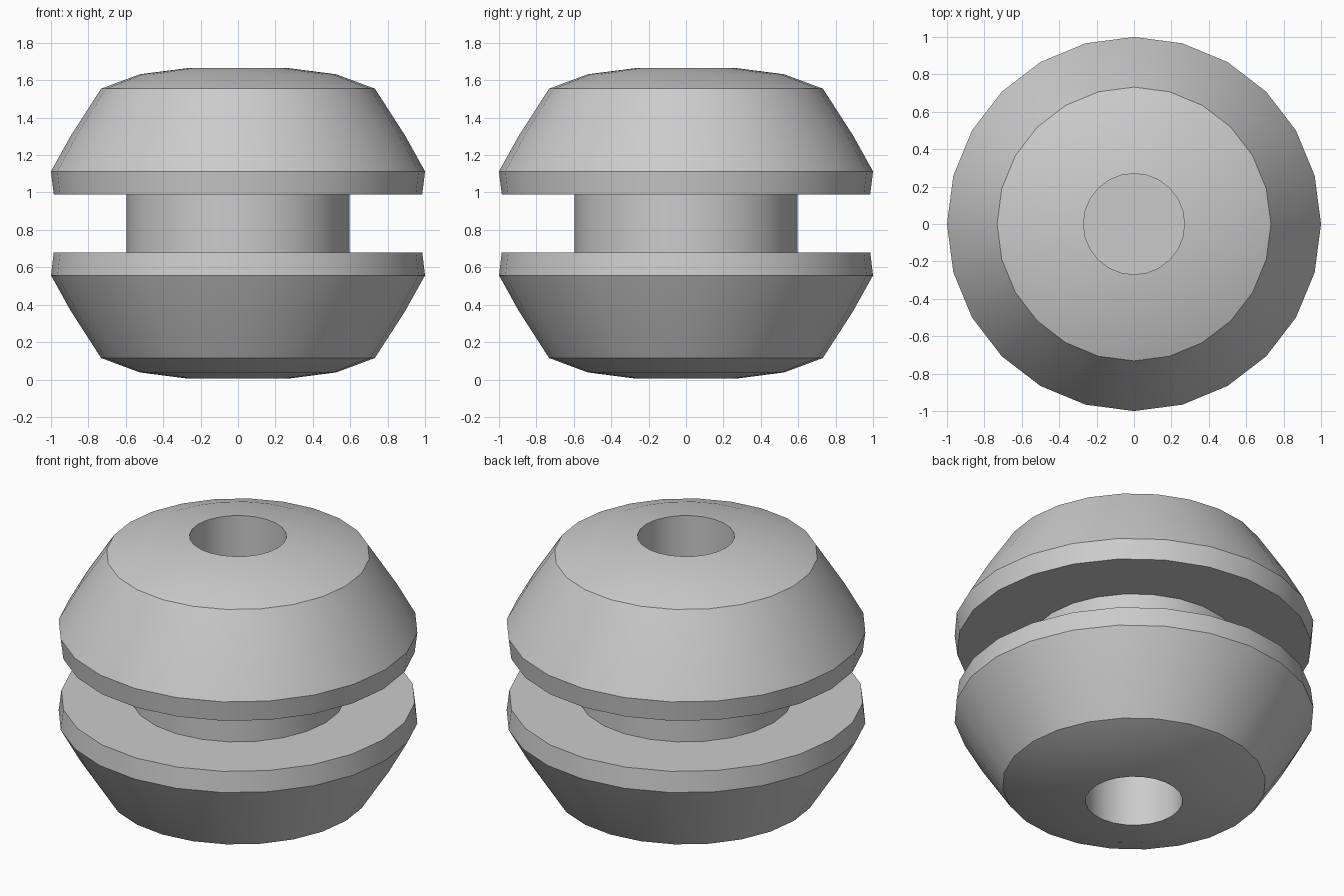
import bpy, bmesh
from math import cos, sin, pi, radians

if "Cube" in bpy.data.objects:
    bpy.data.objects.remove(bpy.data.objects["Cube"])

SEGS = 24
MID = 0.835  # height of the mirror plane


def lathe(name, profile):
    """Spin a list of (radius, z) points round z; zero radius closes to a point."""
    bm = bmesh.new()
    rings = []
    for r, z in profile:
        n = 1 if r == 0 else SEGS
        rings.append([bm.verts.new((r * cos(2 * pi * i / SEGS),
                                    r * sin(2 * pi * i / SEGS), z)) for i in range(n)])
    for a, b in zip(rings, rings[1:]):
        for i in range(SEGS):
            j = (i + 1) % SEGS
            quad = [a[i % len(a)], a[j % len(a)], b[j % len(b)], b[i % len(b)]]
            bm.faces.new(list(dict.fromkeys(quad)))
    bmesh.ops.recalc_face_normals(bm, faces=bm.faces)
    mesh = bpy.data.meshes.new(name)
    bm.to_mesh(mesh)
    bm.free()
    obj = bpy.data.objects.new(name, mesh)
    bpy.context.collection.objects.link(obj)
    bpy.ops.object.select_all(action='DESELECT')
    obj.select_set(True)
    bpy.context.view_layer.objects.active = obj
    bpy.ops.object.shade_smooth_by_angle(angle=radians(25))
    return obj


# Half shell: (radius, offset from the mid plane), with a blind centre hole
half = [(0, 0.155), (0.27, 0.155), (0.27, 0.83), (0.525, 0.797), (0.732, 0.72),
        (0.893, 0.47), (1.0, 0.278), (0.985, 0.155), (0.595, 0.155)]

for name, side in (("upper_half", 1), ("lower_half", -1)):
    lathe(name, [(r, MID + side * d) for r, d in half])

# Axle joining both halves
lathe("axle", [(0.595, MID - 0.155), (0.595, MID + 0.155)])
